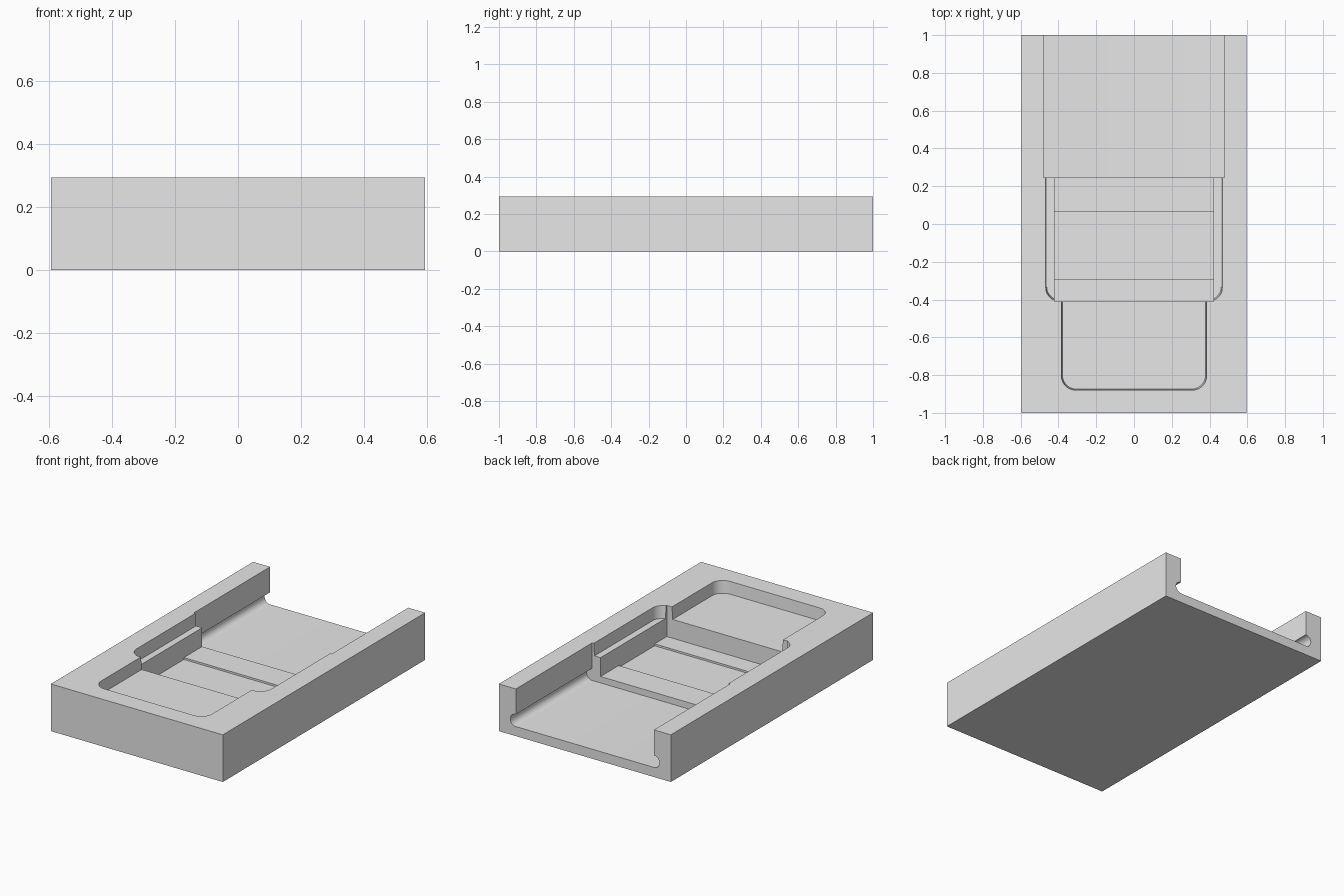
import bpy, bmesh, math
from mathutils import Vector

cube = bpy.data.objects.get("Cube")
if cube:
    bpy.data.objects.remove(cube, do_unlink=True)

W, L, H = 0.595, 1.0, 0.295   # half width, half length, height
LEDGE_Z = 0.218               # shallow pocket floor
ABOVE = 0.4                   # cutters reach past the top


def prism(name, profile, place, a, b, inset=None):
    """Extrude a 2D profile from a to b; inset optionally narrows the start."""
    bm = bmesh.new()
    start = [bm.verts.new(place(p, q, a)) for p, q in (inset or profile)]
    end = [bm.verts.new(place(p, q, b)) for p, q in profile]
    bm.faces.new(start)
    bm.faces.new(end)
    n = len(profile)
    for i in range(n):
        j = (i + 1) % n
        bm.faces.new((start[i], start[j], end[j], end[i]))
    bmesh.ops.recalc_face_normals(bm, faces=bm.faces)
    mesh = bpy.data.meshes.new(name)
    bm.to_mesh(mesh)
    bm.free()
    obj = bpy.data.objects.new(name, mesh)
    bpy.context.collection.objects.link(obj)
    return obj


def along_x(p, q, t):
    return Vector((t, p, q))


def along_y(p, q, t):
    return Vector((p, t, q))


def along_z(p, q, t):
    return Vector((p, q, t))


def arc(cx, cy, r, start, stop, steps=12):
    angles = [math.radians(start + (stop - start) * i / steps) for i in range(steps + 1)]
    return [(cx + r * math.cos(t), cy + r * math.sin(t)) for t in angles]


def mirrored(half):
    return half + [(-x, y) for x, y in reversed(half)]


def pocket(name, half_width, front, back, r):
    """Pocket cutter with rounded front corners and slightly drafted walls."""
    def outline(d):
        w, f = half_width - d, front + d
        return mirrored(arc(w - r, f + r, r, -90, 0) + [(w, back)])
    top = outline(0)
    low = outline(0.006)
    cutter = prism(name, top, along_z, LEDGE_Z, H, low)
    # straight lead-out above the block
    for v in cutter.data.vertices:
        if v.co.z > H - 0.001:
            v.co.z = H + 0.01
    return cutter


# Main block
body = prism("tray_body", [(-W, -L), (W, -L), (W, L), (-W, L)], along_z, 0, H)

# Rear slot with round undercut grooves along both sides
groove = arc(0.478, 0.098, 0.038, -90, 90, 16)
slot = prism("rear_slot_cutter", mirrored(groove + [(0.478, ABOVE)]), along_y, 0.245, L + 0.1)

# Shallow pockets: side ledges and front recess
ledge = pocket("side_ledge_cutter", 0.468, -0.408, 0.3, 0.07)
front = pocket("front_pocket_cutter", 0.385, -0.88, -0.36, 0.075)

# Deep middle bay with a slightly sunken strip in its floor
bay_profile = [(-0.41, ABOVE), (-0.41, 0.1), (-0.29, 0.1), (-0.29, 0.088),
               (0.065, 0.088), (0.065, 0.1), (0.3, 0.1), (0.3, ABOVE)]
bay = prism("middle_bay_cutter", bay_profile, along_x, -0.42, 0.42)

# Carve the block
bpy.ops.object.select_all(action='DESELECT')
bpy.context.view_layer.objects.active = body
body.select_set(True)
for cutter in (slot, bay, ledge, front):
    cutter.hide_render = True
    mod = body.modifiers.new(cutter.name, 'BOOLEAN')
    mod.operation = 'DIFFERENCE'
    mod.solver = 'EXACT'
    mod.object = cutter
    bpy.ops.object.modifier_apply(modifier=mod.name)
    bpy.data.objects.remove(cutter, do_unlink=True)
bpy.ops.object.shade_smooth_by_angle(angle=math.radians(30))

# Single plain grey
grey = bpy.data.materials.new("plain_grey")
grey.use_nodes = True
colour = (0.8, 0.8, 0.8, 1)
grey.diffuse_color = colour
grey.node_tree.nodes["Principled BSDF"].inputs["Base Color"].default_value = colour
body.data.materials.clear()
body.data.materials.append(grey)
